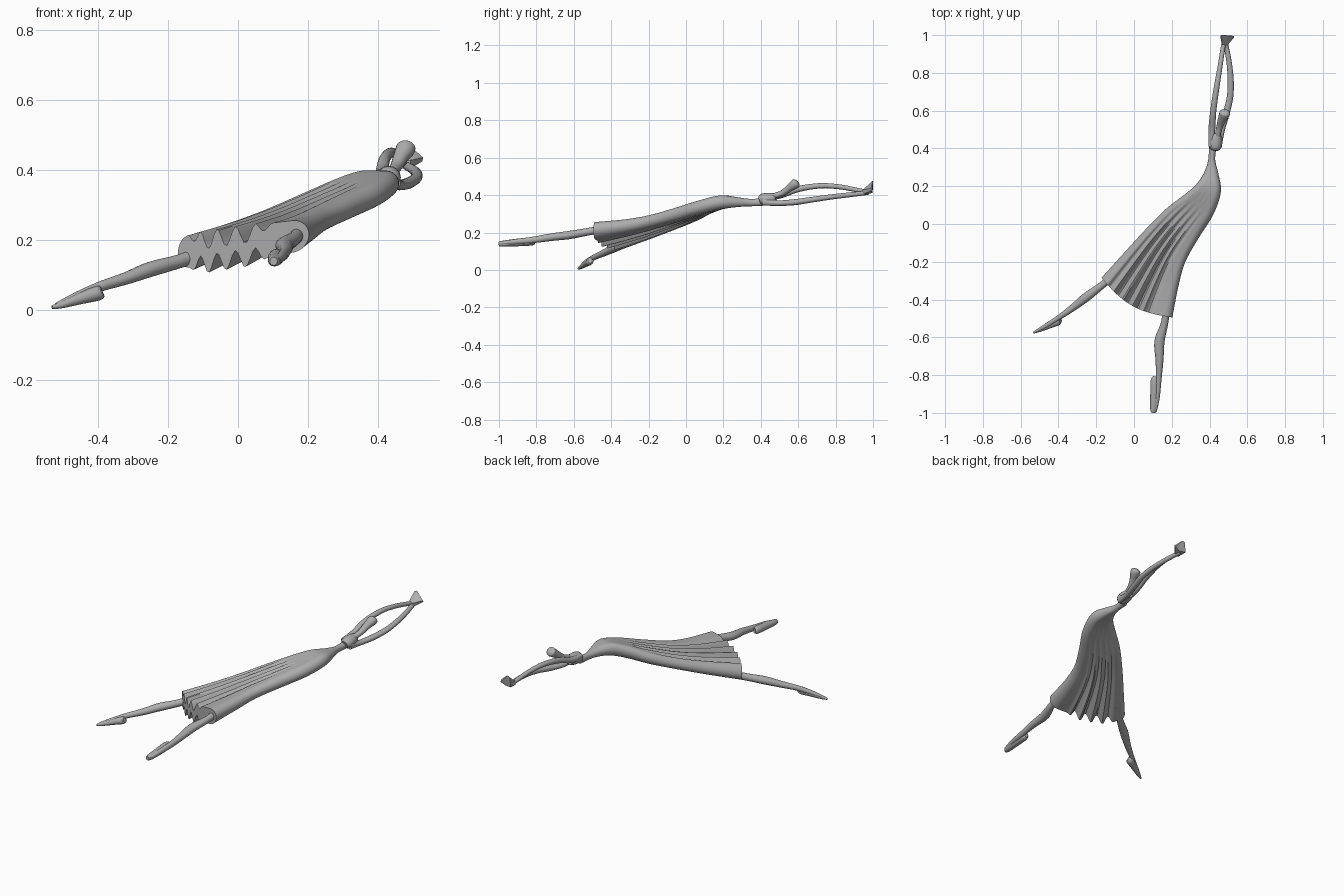
import bpy, bmesh, math
from mathutils import Vector

grey = bpy.data.materials.new("stone grey")
grey.diffuse_color = (0.42, 0.42, 0.42, 1)


def finish(name, bm, angle=40):
    bmesh.ops.recalc_face_normals(bm, faces=bm.faces)
    me = bpy.data.meshes.new(name)
    bm.to_mesh(me)
    bm.free()
    ob = bpy.data.objects.new(name, me)
    bpy.context.collection.objects.link(ob)
    me.materials.append(grey)
    bpy.ops.object.select_all(action='DESELECT')
    ob.select_set(True)
    bpy.context.view_layer.objects.active = ob
    bpy.ops.object.shade_smooth_by_angle(angle=math.radians(angle))
    return ob


def spline(rows, steps):
    """Catmull-Rom through rows of numbers."""
    out = []
    for i in range(len(rows) - 1):
        p = [rows[max(0, min(len(rows) - 1, i + k))] for k in (-1, 0, 1, 2)]
        for j in range(steps):
            t = j / steps
            out.append([0.5 * (2 * b + (c - a) * t + (2 * a - 5 * b + 4 * c - d) * t * t
                               + (3 * b - a - 3 * c + d) * t ** 3) for a, b, c, d in zip(*p)])
    return out + [list(rows[-1])]


def loft(name, rings, angle=40):
    bm = bmesh.new()
    vs = [[bm.verts.new(p) for p in r] for r in rings]
    n = len(vs[0])
    for a, b in zip(vs, vs[1:]):
        for i in range(n):
            bm.faces.new((a[i], a[(i + 1) % n], b[(i + 1) % n], b[i]))
    bm.faces.new(vs[0])
    bm.faces.new(vs[-1])
    return finish(name, bm, angle)


def limb(name, rows, steps=4, sides=16):
    """Tube through rows of x, y, z, half width, half height."""
    pts = spline(rows, steps)
    rings = []
    for i, p in enumerate(pts):
        d = Vector(pts[min(i + 1, len(pts) - 1)][:3]) - Vector(pts[max(i - 1, 0)][:3])
        side = d.cross(Vector((0, 0, 1))).normalized()
        up = side.cross(d).normalized()
        rings.append([Vector(p[:3]) + side * p[3] * math.cos(a) + up * p[4] * math.sin(a)
                      for a in (2 * math.pi * k / sides for k in range(sides))])
    return loft(name, rings)


# Pleated dress: left x, y, z; right x, y, z; half thickness; pleat depth; hem bow
dress = [
    (-.172, -.285, .162, .203, -.495, .215, .046, .026, .05),
    (-.05, -.15, .207, .235, -.33, .236, .038, .019, .035),
    (.06, -.03, .252, .272, -.2, .262, .034, .013, .02),
    (.17, .08, .300, .345, -.07, .297, .036, .006, .01),
    (.26, .15, .340, .42, .05, .332, .038, .0, 0),
    (.325, .205, .362, .46, .17, .360, .037, 0, 0),
    (.37, .27, .363, .447, .265, .362, .027, 0, 0),
    (.393, .34, .360, .430, .34, .360, .020, 0, 0),
    (.396, .41, .362, .437, .41, .362, .021, 0, 0),
]
N = 72
rings = []
for r in spline(dress, 5):
    L, R, h, depth, bow = Vector(r[:3]), Vector(r[3:6]), r[6], r[7], r[8]
    e = min(0.5, h / (R - L).length)
    top, bottom = [], []
    for k in range(N + 1):
        s = (1 - math.cos(math.pi * k / N)) / 2
        d = min(1, min(s, 1 - s) / e)
        t = h * math.sqrt(max(0, 1 - (1 - d) ** 2))
        c = L.lerp(R, s) + Vector((-.48, -.87, 0)) * bow * math.sin(math.pi * s)
        if .1 < s < .76:
            u = (s - .1) / .66
            fade = min(1, 6 * u, 6 * (1 - u))
            c.z -= depth * fade * (0.4 + math.sin(u * 9 * math.pi))
            t *= 1 - 0.25 * fade * depth / .026
        top.append(c + Vector((0, 0, t)))
        bottom.append(c - Vector((0, 0, t)))
    rings.append(top + bottom[-2:0:-1])
loft("dress", rings, 50)

# Legs and pointed feet
limb("right_leg", [(.172, -.42, .222, .022, .022), (.163, -.52, .205, .019, .02),
                   (.135, -.62, .187, .027, .022), (.135, -.72, .175, .021, .02),
                   (.131, -.82, .160, .015, .017), (.122, -.92, .15, .014, .014),
                   (.112, -.99, .142, .009, .008)])
limb("right_foot", [(.113, -.808, .153, .010, .016), (.110, -.83, .152, .022, .022),
                    (.108, -.91, .146, .022, .02), (.104, -.98, .140, .018, .016),
                    (.102, -1.0, .139, .011, .012)])
limb("left_leg", [(-.08, -.25, .168, .022, .022), (-.17, -.325, .138, .019, .02),
                  (-.25, -.385, .116, .024, .022), (-.32, -.44, .09, .019, .018),
                  (-.39, -.49, .068, .014, .015), (-.46, -.535, .04, .012, .012),
                  (-.52, -.568, .014, .006, .006)])
limb("left_foot", [(-.388, -.513, .052, .012, .016), (-.402, -.515, .047, .021, .021),
                   (-.45, -.537, .033, .017, .017), (-.505, -.563, .014, .010, .010),
                   (-.532, -.575, .007, .005, .005)])

# Shoulders and backward-tilted head
limb("shoulders", [(.428, .395, .372, .022, .022), (.430, .41, .376, .034, .032),
                   (.432, .45, .380, .034, .032), (.436, .48, .382, .024, .026)])
limb("head", [(.438, .45, .39, .014, .014), (.452, .51, .408, .017, .016),
              (.465, .55, .435, .022, .02), (.478, .58, .457, .028, .026),
              (.481, .592, .466, .026, .024), (.482, .598, .471, .012, .011)])

# Raised arms
limb("left_arm", [(.408, .41, .385, .014, .018), (.412, .5, .397, .018, .016),
                  (.420, .6, .432, .016, .016), (.437, .72, .450, .015, .014),
                  (.455, .83, .443, .013, .013), (.472, .94, .422, .012, .012),
                  (.478, .975, .42, .011, .012)])
limb("right_arm", [(.452, .41, .365, .013, .02), (.462, .49, .357, .017, .015),
                   (.487, .58, .362, .018, .016), (.508, .67, .375, .017, .015),
                   (.512, .76, .388, .016, .014), (.503, .86, .400, .014, .013),
                   (.486, .95, .410, .013, .012), (.480, .975, .415, .012, .012)])

# Joined hands, a flared wedge
bm = bmesh.new()
for p in [(.466, .945, .405), (.494, .945, .405), (.466, .945, .428), (.494, .945, .428),
          (.458, .998, .412), (.50, .99, .41), (.528, .996, .425), (.530, .988, .436),
          (.466, 1.0, .472), (.482, 1.0, .478), (.458, .985, .43)]:
    bm.verts.new(p)
bmesh.ops.convex_hull(bm, input=bm.verts)
finish("hands", bm)
